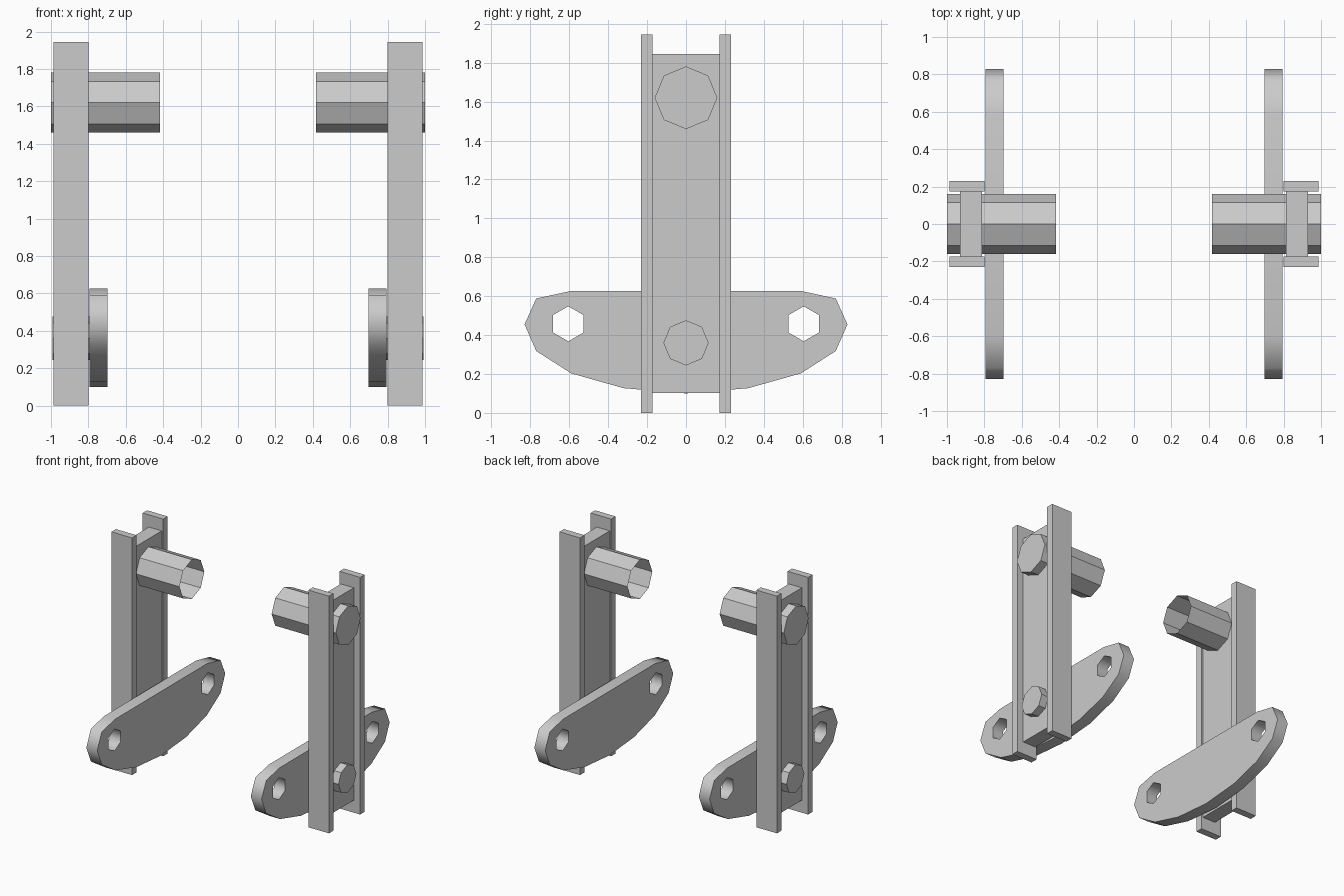
import bpy, bmesh, math
from mathutils import Matrix

if "Cube" in bpy.data.objects:
    bpy.data.objects.remove(bpy.data.objects["Cube"])


def finish(name, bm):
    me = bpy.data.meshes.new(name)
    bm.to_mesh(me)
    bm.free()
    ob = bpy.data.objects.new(name, me)
    bpy.context.collection.objects.link(ob)
    return ob


def box(name, x, y, z):
    bm = bmesh.new()
    bmesh.ops.create_cube(bm, size=1)
    for v in bm.verts:
        for i, (a, b) in enumerate((x, y, z)):
            v.co[i] = (a + b) / 2 + v.co[i] * (b - a)
    return finish(name, bm)


def peg(name, side, x_in, x_out, z, r, open_inner=False):
    """Eight-sided peg along x, optionally hollow at its inner end."""
    bm = bmesh.new()
    # local z points outward from the middle of the model
    m = Matrix.Translation((side * (x_in + x_out) / 2, 0, z)) @ Matrix.Rotation(side * math.pi / 2, 4, 'Y')
    bmesh.ops.create_cone(bm, cap_ends=True, segments=8, radius1=r, radius2=r,
                          depth=x_out - x_in, matrix=m)
    if open_inner:
        cap = min((f for f in bm.faces if len(f.verts) == 8),
                  key=lambda f: abs(f.calc_center_median().x))
        bmesh.ops.delete(bm, geom=[cap], context='FACES_ONLY')
    return finish(name, bm)


def plate(name, x, thickness, loops):
    """Filled y-z outline with holes, extruded along x."""
    cu = bpy.data.curves.new(name, 'CURVE')
    cu.dimensions = '2D'
    cu.fill_mode = 'BOTH'
    cu.extrude = thickness / 2
    for pts in loops:
        sp = cu.splines.new('POLY')
        sp.points.add(len(pts) - 1)
        for p, (a, b) in zip(sp.points, pts):
            p.co = (a, b, 0, 1)
        sp.use_cyclic_u = True
    ob = bpy.data.objects.new(name, cu)
    bpy.context.collection.objects.link(ob)
    ob.rotation_euler = (math.pi / 2, 0, math.pi / 2)
    ob.location.x = x
    bpy.ops.object.select_all(action='DESELECT')
    ob.select_set(True)
    bpy.context.view_layer.objects.active = ob
    bpy.ops.object.convert(target='MESH')


# Half outline of the rocker plate, mirrored in y
half = [(0.32, 0.127), (0.59, 0.203), (0.77, 0.318), (0.83, 0.455), (0.77, 0.588), (0.595, 0.626)]
outline = [(0, 0.1)] + half + [(-y, z) for y, z in reversed(half)]
holes = [[(c + 0.09 * math.sin(k * math.pi / 3), 0.458 + 0.09 * math.cos(k * math.pi / 3))
          for k in range(6)] for c in (-0.605, 0.605)]

for side, tag in ((-1, "left"), (1, "right")):
    def span(a, b):
        return sorted((side * a, side * b))

    # Upright: web between two rails
    box(tag + "_web", span(0.813, 0.93), (-0.175, 0.175), (0.102, 1.845))
    for s, end in ((-1, "front"), (1, "back")):
        box(f"{tag}_{end}_rail", span(0.8, 0.987), sorted((s * 0.173, s * 0.231)), (0, 1.945))
    # Upper hollow handle and lower pivot pin
    peg(tag + "_handle", side, 0.418, 1.0, 1.62, 0.161, True)
    peg(tag + "_pivot_pin", side, 0.78, 0.993, 0.36, 0.116)
    # Rocker plate with two bolt holes
    plate(tag + "_rocker_plate", side * 0.746, 0.098, [outline] + holes)
